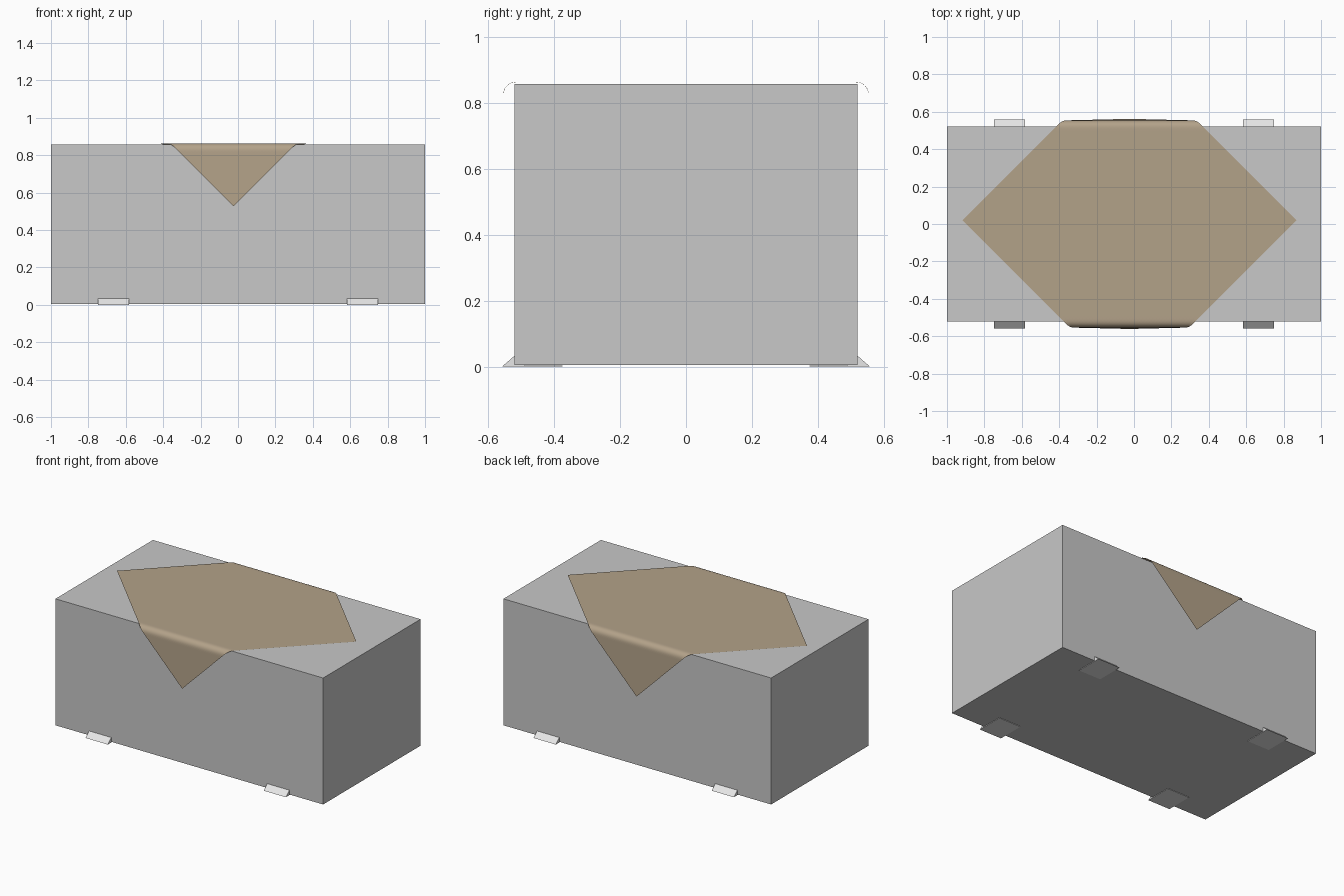
import bpy, bmesh, math

if "Cube" in bpy.data.objects:
    bpy.data.objects.remove(bpy.data.objects["Cube"])


def material(name, rgb):
    m = bpy.data.materials.new(name)
    m.diffuse_color = (*rgb, 1)
    m.use_nodes = True
    m.node_tree.nodes["Principled BSDF"].inputs["Base Color"].default_value = m.diffuse_color
    return m


GREY = material("grey", (0.58, 0.58, 0.58))
PALE = material("pale grey", (0.80, 0.80, 0.80))
TAN = material("tan cloth", (0.45, 0.36, 0.25))


def new_object(name, bm, mat):
    mesh = bpy.data.meshes.new(name)
    bm.to_mesh(mesh)
    bm.free()
    mesh.materials.append(mat)
    ob = bpy.data.objects.new(name, mesh)
    bpy.context.collection.objects.link(ob)
    return ob


# Table block
HALF_Y, BASE, TOP = 0.52, 0.004, 0.858
bm = bmesh.new()
bmesh.ops.create_cube(bm, size=1)
for v in bm.verts:
    v.co = (v.co.x * 2, v.co.y * 2 * HALF_Y, TOP if v.co.z > 0 else BASE)
new_object("table_block", bm, GREY)


# Four wedge feet, tucked under the long sides
def wedge(name, sx, sy):
    profile = [(0.375, 0), (0.558, 0), (0.52, 0.033), (0.50, 0.033), (0.49, 0.003), (0.375, 0.003)]
    bm = bmesh.new()
    face = bm.faces.new([bm.verts.new((sx * 0.665 - 0.083, sy * y, z)) for y, z in profile])
    ext = bmesh.ops.extrude_face_region(bm, geom=[face])
    verts = [g for g in ext["geom"] if isinstance(g, bmesh.types.BMVert)]
    bmesh.ops.translate(bm, verts=verts, vec=(0.166, 0, 0))
    bmesh.ops.recalc_face_normals(bm, faces=bm.faces)
    new_object(name, bm, PALE)


for sx, side in ((-1, "left"), (1, "right")):
    for sy, end in ((-1, "front"), (1, "back")):
        wedge(f"wedge_foot_{end}_{side}", sx, sy)

# Square cloth laid diagonally, its front and back corners hanging down
CX, CY, REACH = -0.024, 0.02, 0.894
BEND, CLOTH_Z = 0.036, 0.863
ARC = BEND * math.pi / 2


def drape(v):
    """Map distance along the cloth diagonal to (y, z)."""
    s = 1 if v >= 0 else -1
    d = abs(v) - (0.518 - s * CY)
    if d <= 0:
        return CY + v, CLOTH_Z
    a = min(d, ARC) / BEND
    y, z = 0.518 + BEND * math.sin(a), CLOTH_Z - BEND * (1 - math.cos(a))
    fall = max(0, d - ARC)
    return s * (y + 0.024 * fall), z - fall


N = 100
bm = bmesh.new()
rows = []
for i in range(N + 1):
    row = []
    for j in range(N + 1):
        a, b = i / N - 0.5, j / N - 0.5
        y, z = drape((a + b) * REACH)
        row.append(bm.verts.new((CX + (a - b) * REACH, y, z)))
    rows.append(row)
for i in range(N):
    for j in range(N):
        bm.faces.new((rows[i][j], rows[i + 1][j], rows[i + 1][j + 1], rows[i][j + 1]))
for f in bm.faces:
    f.smooth = True
new_object("draped_cloth", bm, TAN)
